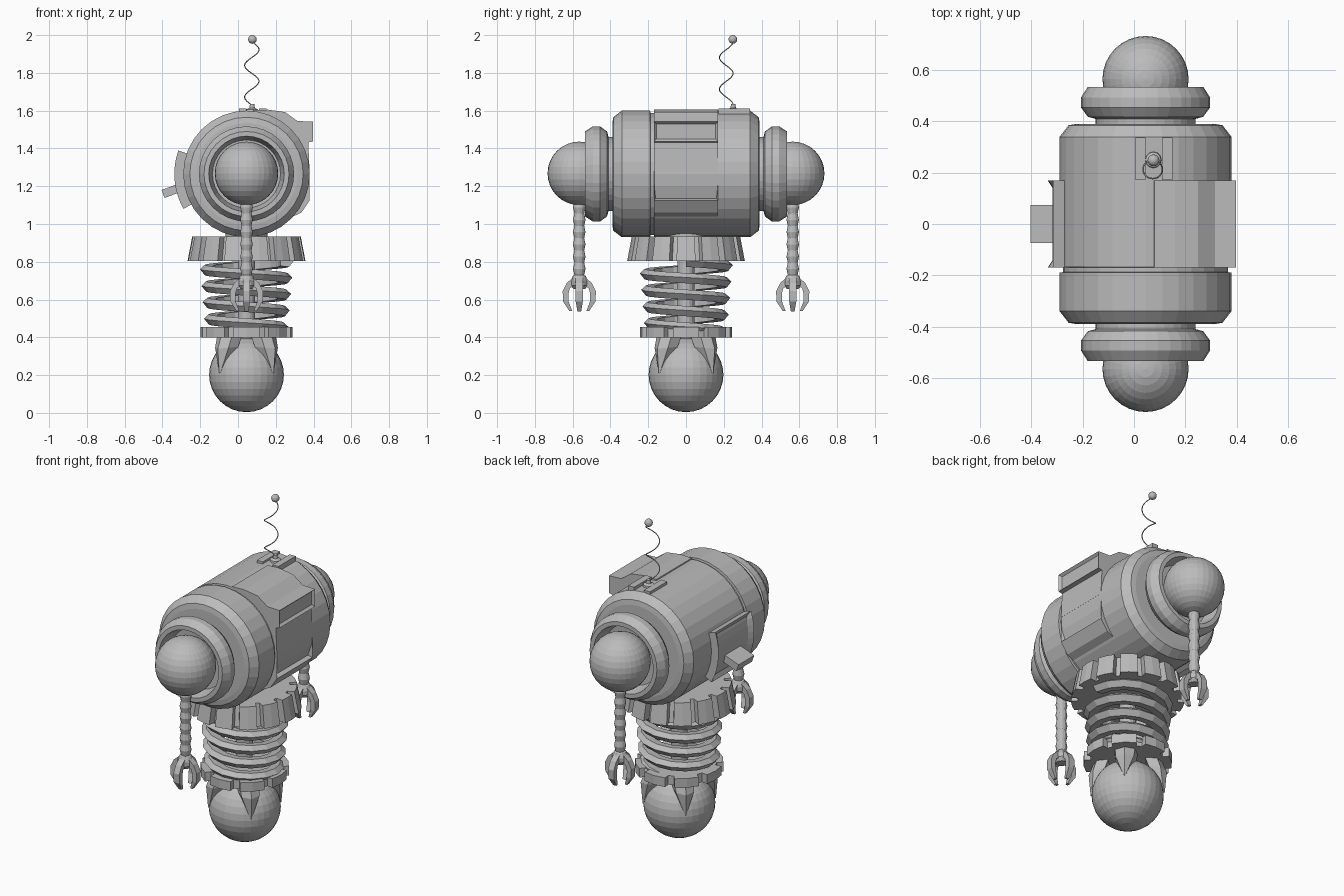
import bpy, bmesh, math
from mathutils import Matrix, Vector

if "Cube" in bpy.data.objects:
    bpy.data.objects.remove(bpy.data.objects["Cube"])

CX, BZ = 0.045, 1.265          # shared axis of the machine, barrel height
grey = bpy.data.materials.new("grey metal")
grey.diffuse_color = (0.5, 0.5, 0.5, 1)
grey.use_nodes = True
grey.node_tree.nodes["Principled BSDF"].inputs["Base Color"].default_value = grey.diffuse_color


def finish(name, bm, matrix=None):
    if matrix:
        bmesh.ops.transform(bm, matrix=matrix, verts=bm.verts)
    bmesh.ops.recalc_face_normals(bm, faces=bm.faces)
    me = bpy.data.meshes.new(name)
    bm.to_mesh(me)
    bm.free()
    me.materials.append(grey)
    ob = bpy.data.objects.new(name, me)
    bpy.context.collection.objects.link(ob)
    return ob


def loft(name, rings, matrix=None, caps=True):
    """Skin a list of equal-length point rings."""
    bm = bmesh.new()
    rows = [[bm.verts.new(p) for p in ring] for ring in rings]
    n = len(rows[0])
    for a, b in zip(rows, rows[1:]):
        for i in range(n):
            j = (i + 1) % n
            bm.faces.new((a[i], a[j], b[j], b[i]))
    if caps:
        bm.faces.new(rows[0])
        bm.faces.new(rows[-1])
    return finish(name, bm, matrix)


def lathe(name, profile, matrix, sides=32):
    """Revolve (radius, height) pairs about local z."""
    ang = [2 * math.pi * i / sides for i in range(sides)]
    return loft(name, [[(r * math.cos(a), r * math.sin(a), z) for a in ang]
                       for r, z in profile], matrix)


def ball(name, loc, r, sides=32):
    bm = bmesh.new()
    bmesh.ops.create_uvsphere(bm, u_segments=sides, v_segments=sides // 2, radius=r)
    return finish(name, bm, Matrix.Translation(loc))


def box(name, loc, size, rot=0):
    bm = bmesh.new()
    bmesh.ops.create_cube(bm, size=1)
    return finish(name, bm, Matrix.Translation(loc) @ Matrix.Rotation(rot, 4, 'Y')
                  @ Matrix.Diagonal((*size, 1)))


def prism(points, y0, y1):
    """Extrude an xz outline along y; returns the bmesh and its side faces."""
    bm = bmesh.new()
    a = [bm.verts.new((x, y0, z)) for x, z in points]
    b = [bm.verts.new((x, y1, z)) for x, z in points]
    n = len(points)
    sides = [bm.faces.new((a[i], a[(i + 1) % n], b[(i + 1) % n], b[i])) for i in range(n)]
    bm.faces.new(a)
    bm.faces.new(b)
    bmesh.ops.recalc_face_normals(bm, faces=bm.faces)
    return bm, sides


def gear(name, z0, z1, r0, r1, teeth, depth):
    rings = []
    for z, r in ((z0, r0), (z1, r1)):
        ring = []
        for t in range(teeth):
            for f, d in ((-0.36, 0), (0, 0), (0.36, 0), (0.40, depth), (0.60, depth)):
                a = 2 * math.pi * (t + f) / teeth
                ring.append(((r - d) * math.cos(a), (r - d) * math.sin(a), z))
        rings.append(ring)
    return loft(name, rings, Matrix.Translation((CX, 0, 0)))


def axis_y(s):
    return Matrix.Translation((CX, 0, BZ)) @ Matrix.Rotation(-s * math.pi / 2, 4, 'X')


# Barrel body with a groove behind the front cap
lathe("barrel", [(0.27, -0.39), (0.30, -0.385), (0.335, -0.34), (0.335, -0.19), (0.322, -0.188),
                 (0.322, -0.17), (0.335, -0.168), (0.335, 0.34), (0.30, 0.385), (0.27, 0.39)],
      axis_y(1))

# Right console with two recessed screens
outline = [(0.07, 1.56), (0.08, 1.603), (0.16, 1.605), (0.25, 1.592), (0.315, 1.545),
           (0.397, 1.542), (0.397, 1.437), (0.372, 1.432), (0.379, 1.28), (0.379, 1.125),
           (0.335, 1.06), (0.27, 1.03), (0.20, 1.20)]
bm, sides = prism(outline, -0.17, 0.17)
for k, t, d in ((5, 0.018, -0.015), (8, 0.016, -0.03)):
    bmesh.ops.inset_region(bm, faces=[sides[k]], thickness=t, depth=d)
finish("console", bm)

# Left hatch: curved plate with a raised rim, plus its handle
N = 8
arc = [math.radians(161 + 48 * i / N) for i in range(N + 1)]
pts = [(CX + 0.382 * math.cos(a), BZ + 0.382 * math.sin(a)) for a in arc]
pts += [(CX + 0.31 * math.cos(a), BZ + 0.31 * math.sin(a)) for a in reversed(arc)]
bm, sides = prism(pts, -0.17, 0.17)
bmesh.ops.inset_region(bm, faces=sides[:N], thickness=0.03, depth=-0.02)
finish("hatch", bm)
box("hatch_handle", (-0.345, 0, 1.178), (0.11, 0.15, 0.045), math.radians(-20))

# Antenna seat, base, coil and tip
box("antenna_seat_left", (0.025, 0.255, 1.597), (0.04, 0.165, 0.03))
box("antenna_seat_right", (0.13, 0.255, 1.597), (0.04, 0.165, 0.03))
lathe("antenna_base", [(0.035, 1.58), (0.03, 1.607), (0.014, 1.615), (0.012, 1.635)],
      Matrix.Translation((0.075, 0.25, 0)), 12)
cu = bpy.data.curves.new("antenna_coil", 'CURVE')
cu.dimensions = '3D'
cu.bevel_depth, cu.bevel_resolution = 0.003, 1
sp = cu.splines.new('POLY')
sp.points.add(48)
for i, p in enumerate(sp.points):
    a = math.pi / 2 + 4 * math.pi * i / 48
    p.co = (0.073 + 0.038 * math.cos(a), 0.213 + 0.036 * math.sin(a), 1.63 + 0.335 * i / 48, 1)
cu.materials.append(grey)
bpy.context.collection.objects.link(bpy.data.objects.new("antenna_coil", cu))
ball("antenna_tip", (0.076, 0.248, 1.977), 0.023, 16)

# Shoulders, arms and claws at both ends
for s, side in ((-1, "front"), (1, "back")):
    lathe(side + "_shoulder_ring",
          [(0.195, 0.37), (0.195, 0.41), (0.225, 0.418), (0.252, 0.455), (0.252, 0.493),
           (0.225, 0.535), (0.200, 0.535), (0.180, 0.45), (0.10, 0.445)], axis_y(s))
    y = s * 0.565
    ball(side + "_shoulder_ball", (CX, y, 1.268), 0.168)
    arm = [(0.026 + 0.007 * (i % 2), 1.12 - 0.39 * i / 12) for i in range(13)]
    arm += [(0.034, 0.725), (0.045, 0.70), (0.045, 0.675), (0.03, 0.655)]
    lathe(side + "_arm", arm, Matrix.Translation((CX, y, 0)), 12)
    for k in range(4):
        # One hooked finger: inner and outer edge pairs from knuckle to tip
        path = [((0.025, 0.675), (0.035, 0.715)), ((0.05, 0.66), (0.066, 0.688)),
                ((0.058, 0.63), (0.088, 0.645)), ((0.057, 0.59), (0.086, 0.59)),
                ((0.038, 0.54), (0.052, 0.538))]
        rings = []
        for (i, (a, b)) in enumerate(path):
            w = 0.019 if i < 4 else 0.010
            rings.append([(a[0], -w, a[1]), (b[0], -w, b[1]), (b[0], w, b[1]), (a[0], w, a[1])])
        loft(f"{side}_finger_{k + 1}", rings,
             Matrix.Translation((CX, y, 0)) @ Matrix.Rotation(k * math.pi / 2, 4, 'Z'))

# Waist: neck, upper gear, spring around a column, lower gear
lathe("neck", [(0.11, 0.92), (0.11, 0.99)], Matrix.Translation((CX, 0, 0)), 24)
gear("upper_gear", 0.805, 0.935, 0.312, 0.287, 14, 0.04)
lathe("column", [(0.045, 0.38), (0.045, 0.85)], Matrix.Translation((CX, 0, 0)), 16)
gear("lower_gear", 0.40, 0.455, 0.243, 0.243, 8, 0.035)

TURNS, STEP = 4.25, 16
count = int(TURNS * STEP)
rings = []
for i in range(count + 1):
    t = i / count
    a = 2 * math.pi * i / STEP
    R, z = 0.25 - 0.03 * t, 0.80 - 0.37 * t
    rings.append([((R + dr) * math.cos(a), (R + dr) * math.sin(a), z + dz) for dr, dz in
                  ((0, 0.004), (-0.025, 0.027), (-0.07, 0.022), (-0.07, -0.022), (-0.025, -0.027))])
loft("spring", rings, Matrix.Translation((CX, 0, 0)))

# Rolling ball held by four pointed prongs
ball("wheel_ball", (CX, 0, 0.202), 0.198)
for k in range(4):
    rings = [[(0.10, -0.065, 0.405), (0.165, -0.055, 0.405), (0.19, 0, 0.405),
              (0.165, 0.055, 0.405), (0.10, 0.065, 0.405)],
             [(0.12, -0.058, 0.35), (0.185, -0.05, 0.345), (0.215, 0, 0.34),
              (0.185, 0.05, 0.345), (0.12, 0.058, 0.35)],
             [(0.185, -0.003, 0.215), (0.198, -0.003, 0.212), (0.204, 0, 0.21),
              (0.198, 0.003, 0.212), (0.185, 0.003, 0.215)]]
    loft(f"prong_{k + 1}", rings, Matrix.Translation((CX, 0, 0))
         @ Matrix.Rotation(math.pi / 4 + k * math.pi / 2, 4, 'Z'))
